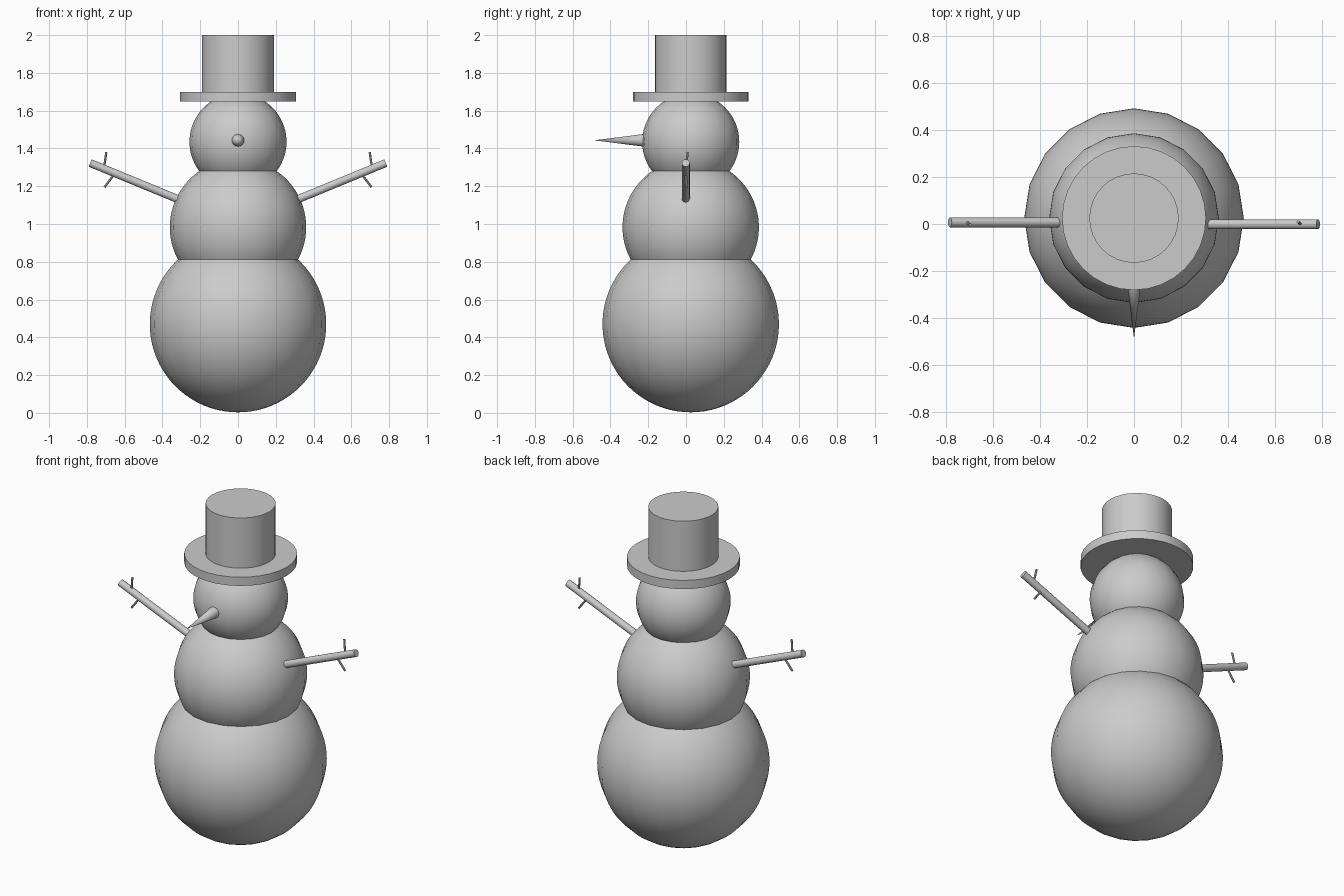
import bpy
from math import radians
from mathutils import Vector

if "Cube" in bpy.data.objects:
    bpy.data.objects.remove(bpy.data.objects["Cube"])

CY = 0.025  # the body axis sits slightly behind the origin because of the nose


def finish(name):
    ob = bpy.context.object
    ob.name = name
    bpy.ops.object.shade_smooth_by_angle(angle=radians(40))
    return ob


def ball(name, radius, z):
    bpy.ops.mesh.primitive_uv_sphere_add(segments=20, ring_count=40, radius=radius,
                                         location=(0, CY, z))
    return finish(name)


def rod(name, start, end, r1, r2, sides=16):
    a, b = Vector(start), Vector(end)
    d = b - a
    bpy.ops.mesh.primitive_cone_add(vertices=sides, radius1=r1, radius2=r2, depth=d.length,
                                    location=(a + b) / 2,
                                    rotation=d.to_track_quat('Z', 'Y').to_euler())
    return finish(name)


# Snow balls
ball("lower_body", 0.467, 0.47)
ball("upper_body", 0.361, 0.983)
ball("head", 0.257, 1.435)

# Hat
rod("hat_brim", (0, CY, 1.648), (0, CY, 1.70), 0.306, 0.306, 32)
rod("hat_crown", (0, CY, 1.69), (0, CY, 2.0), 0.19, 0.19, 32)

# Carrot nose
rod("nose", (0, -0.21, 1.443), (0, -0.486, 1.443), 0.035, 0.0, 16)

# Stick arms with two twigs each; the left is the right turned half way round
for side, s in (("right", 1), ("left", -1)):
    def p(x, y, z):
        return (s * x, 0.003 + s * y, z)
    rod(side + "_arm", p(0.28, -0.004, 1.116), p(0.783, -0.004, 1.323), 0.021, 0.021)
    rod(side + "_upper_twig", p(0.71, -0.004, 1.295), p(0.697, 0.006, 1.38), 0.006, 0.006, 8)
    rod(side + "_lower_twig", p(0.65, -0.004, 1.27), p(0.707, 0.0, 1.195), 0.006, 0.006, 8)
